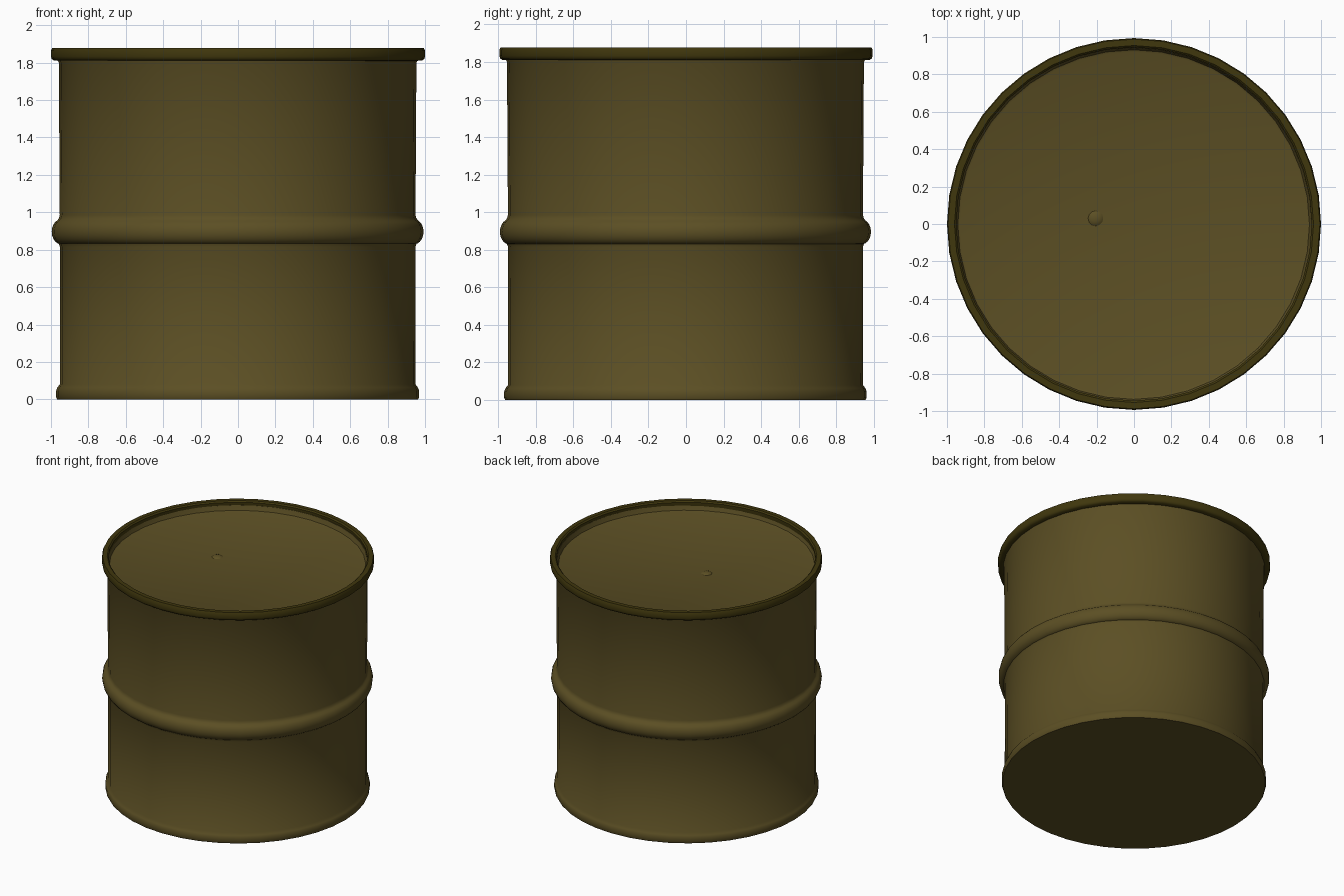
import bpy, bmesh, math

if "Cube" in bpy.data.objects:
    bpy.data.objects.remove(bpy.data.objects["Cube"])

SIDES = 40
Y_SCALE = 0.994


def material(name, rgb):
    m = bpy.data.materials.new(name)
    m.diffuse_color = (*rgb, 1)
    m.use_nodes = True
    m.node_tree.nodes["Principled BSDF"].inputs["Base Color"].default_value = m.diffuse_color
    return m


olive = material("olive drab", (0.106, 0.078, 0.0175))
dark = material("dark olive", (0.051, 0.038, 0.004))


def lathe(name, profile, mat, sides=SIDES, closed=False, loc=(0, 0, 0), angle=40):
    """Revolve (radius, z) points around z; radius 0 makes a pole."""
    bm = bmesh.new()
    rings = []
    for r, z in profile:
        if r == 0:
            rings.append([bm.verts.new((0, 0, z))] * sides)
        else:
            rings.append([bm.verts.new((r * math.cos(2 * math.pi * i / sides),
                                        r * Y_SCALE * math.sin(2 * math.pi * i / sides), z))
                          for i in range(sides)])
    pairs = list(zip(rings, rings[1:]))
    if closed:
        pairs.append((rings[-1], rings[0]))
    for a, b in pairs:
        for i in range(sides):
            j = (i + 1) % sides
            quad = list(dict.fromkeys((a[i], a[j], b[j], b[i])))
            bm.faces.new(quad)
    bmesh.ops.recalc_face_normals(bm, faces=bm.faces[:])
    me = bpy.data.meshes.new(name)
    bm.to_mesh(me)
    bm.free()
    me.materials.append(mat)
    ob = bpy.data.objects.new(name, me)
    ob.location = loc
    bpy.context.collection.objects.link(ob)
    bpy.ops.object.select_all(action='DESELECT')
    ob.select_set(True)
    bpy.context.view_layer.objects.active = ob
    bpy.ops.object.shade_smooth_by_angle(angle=math.radians(angle))
    return ob


# Drum shell: closed base, flared foot, rolled middle hoop, recessed lid
shell = [(0, 0), (0.965, 0), (0.971, 0.012), (0.971, 0.045), (0.964, 0.063), (0.951, 0.08),
         (0.950, 0.815), (0.957, 0.832)]
for k in range(9):                                   # rounded hoop
    a = math.radians(-70 + 140 * k / 8)
    shell.append((0.946 + 0.048 * math.cos(a), 0.896 + 0.066 * math.sin(a)))
shell += [(0.955, 0.970), (0.951, 0.985), (0.956, 1.80), (0.966, 1.818), (0.966, 1.845),
          (0.952, 1.845), (0.946, 1.825), (0.940, 1.808), (0.928, 1.803), (0, 1.803)]
lathe("drum_shell", shell, olive, loc=(-0.002, -0.003, 0))

# Lid clamp ring
ring = [(0.953, 1.83), (0.958, 1.81), (0.985, 1.812), (0.996, 1.820), (1.0, 1.833),
        (1.0, 1.864), (0.994, 1.878), (0.960, 1.878), (0.950, 1.868)]
lathe("lid_ring", ring, dark, closed=True)

# Small bung on the lid
bung = [(0.042, 0), (0.034, 0.006), (0.020, 0.011), (0, 0.013)]
lathe("lid_bung", bung, olive, sides=12, loc=(-0.205, 0.03, 1.802), angle=80)
